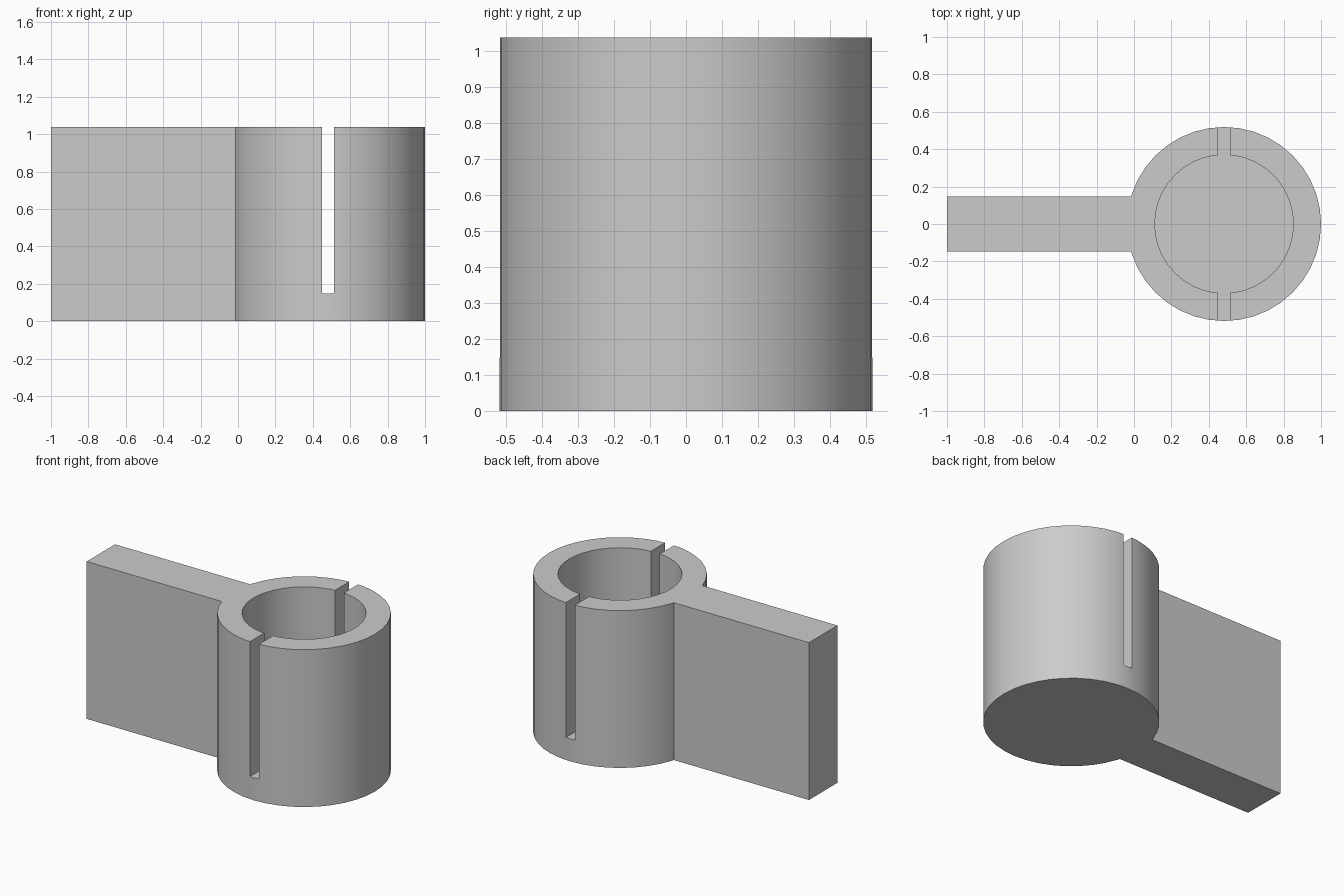
import bpy
import math

cube = bpy.data.objects.get("Cube")
if cube:
    bpy.data.objects.remove(cube, do_unlink=True)

# Main dimensions
UNIT = 2 / 27
HEIGHT = 14 * UNIT
OUTER, BORE = 7 * UNIT, 5 * UNIT
WALL = 2 * UNIT
CENTER_X = 1 - OUTER
SLOT = 0.065

grey = bpy.data.materials.new("light grey")
grey.use_nodes = True
grey.diffuse_color = (0.6, 0.6, 0.6, 1)
grey.node_tree.nodes["Principled BSDF"].inputs["Base Color"].default_value = (0.6, 0.6, 0.6, 1)


def finish(name):
    obj = bpy.context.object
    obj.name = name
    obj.data.materials.append(grey)
    bpy.ops.object.transform_apply(location=True, rotation=True, scale=True)
    return obj


def cylinder(name, radius, z0, z1):
    bpy.ops.mesh.primitive_cylinder_add(
        vertices=40, radius=radius, depth=z1 - z0, location=(CENTER_X, 0, (z0 + z1) / 2))
    return finish(name)


def box(name, x0, x1, half_y, z0, z1):
    bpy.ops.mesh.primitive_cube_add(
        size=1, location=((x0 + x1) / 2, 0, (z0 + z1) / 2))
    bpy.context.object.scale = (x1 - x0, 2 * half_y, z1 - z0)
    return finish(name)


def combine(target, tool, operation):
    mod = target.modifiers.new(tool.name, "BOOLEAN")
    mod.operation = operation
    mod.solver = "EXACT"
    mod.object = tool
    bpy.context.view_layer.objects.active = target
    bpy.ops.object.modifier_apply(modifier=mod.name)
    bpy.data.objects.remove(tool, do_unlink=True)


# Cup with a flat handle plate joined to it
cup = cylinder("slotted_cup_with_handle", OUTER, 0, HEIGHT)
combine(cup, box("handle_plate", -1, 0.05, WALL, 0, HEIGHT), "UNION")

# Round bore, then a slot through the front and back walls
combine(cup, cylinder("bore_cutter", BORE, WALL, HEIGHT + 0.2), "DIFFERENCE")
combine(cup, box("slot_cutter", CENTER_X - SLOT / 2, CENTER_X + SLOT / 2,
                 0.7, WALL, HEIGHT + 0.1), "DIFFERENCE")

bpy.ops.object.select_all(action="DESELECT")
cup.select_set(True)
bpy.context.view_layer.objects.active = cup
bpy.ops.object.shade_smooth_by_angle(angle=math.radians(30))
